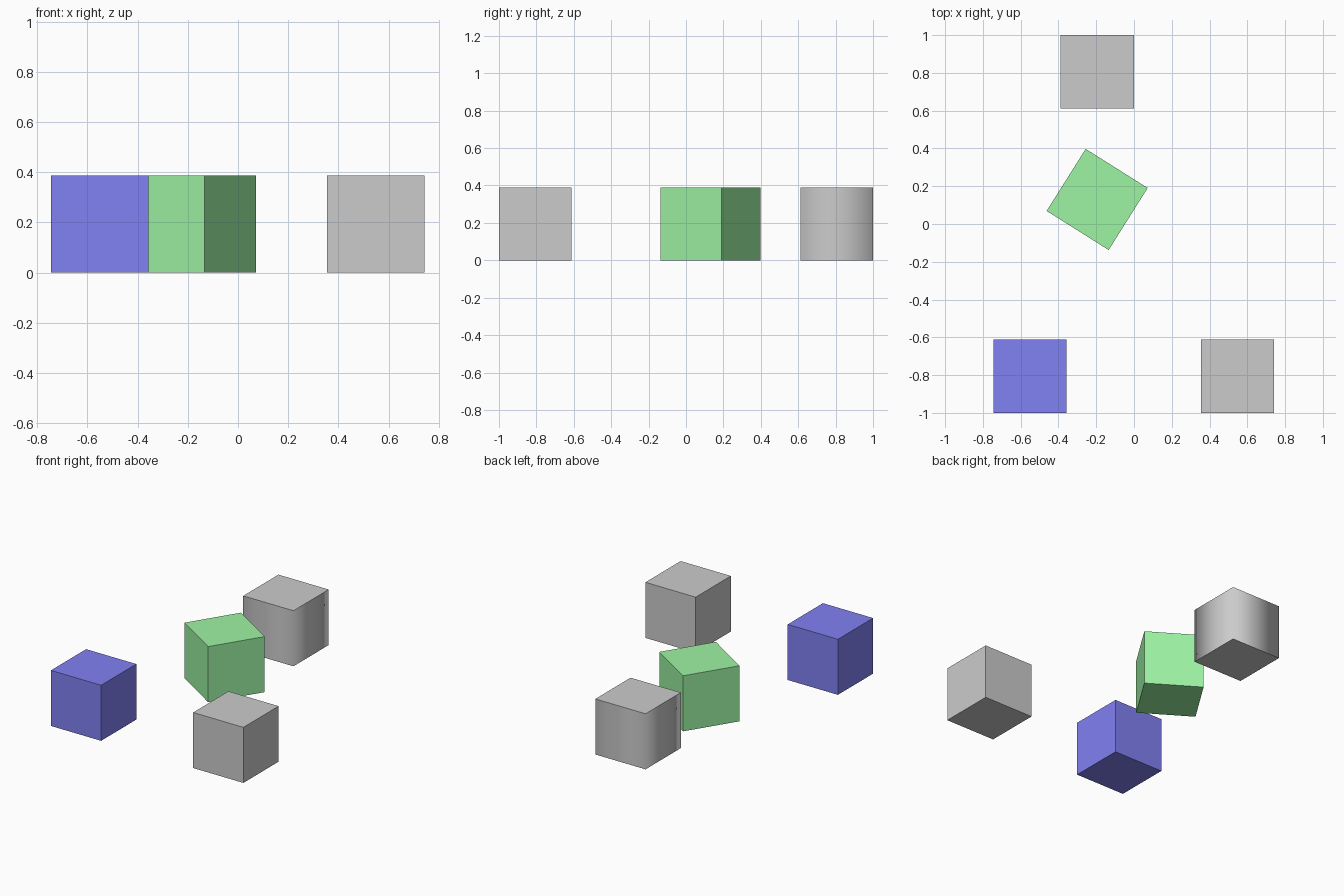
import bpy, bmesh, math

if "Cube" in bpy.data.objects:
    bpy.data.objects.remove(bpy.data.objects["Cube"])

S = 0.388  # cube side


def finish(name, bm, x, y, angle=0.0, color=None):
    me = bpy.data.meshes.new(name)
    bm.to_mesh(me)
    bm.free()
    ob = bpy.data.objects.new(name, me)
    ob.location = (x, y, S / 2)
    ob.rotation_euler.z = math.radians(angle)
    bpy.context.collection.objects.link(ob)
    if color:
        mat = bpy.data.materials.new(name + "_paint")
        mat.diffuse_color = (*color, 1)
        mat.use_nodes = True
        mat.node_tree.nodes["Principled BSDF"].inputs["Base Color"].default_value = mat.diffuse_color
        me.materials.append(mat)
    return ob


def cube(name, x, y, angle=0.0, color=None):
    bm = bmesh.new()
    bmesh.ops.create_cube(bm, size=S)
    finish(name, bm, x, y, angle, color)


# Plain and painted cubes
cube("blue_cube", -0.551, -0.806, color=(0.22, 0.22, 0.9))
cube("right_grey_cube", 0.548, -0.806)
cube("green_cube", -0.195, 0.13, -32.2, (0.34, 0.9, 0.37))

# Back cube: square prism with each side split in two, sides smooth-shaded
bm = bmesh.new()
h = S / 2
ring = [(-h, -h), (0, -h), (h, -h), (h, 0), (h, h), (0, h), (-h, h), (-h, 0)]
base = bm.faces.new([bm.verts.new((x, y, -h)) for x, y in ring])
ext = bmesh.ops.extrude_face_region(bm, geom=[base], use_keep_orig=True)
top = [g for g in ext["geom"] if isinstance(g, bmesh.types.BMVert)]
bmesh.ops.translate(bm, verts=top, vec=(0, 0, S))
bmesh.ops.recalc_face_normals(bm, faces=bm.faces[:])
for f in bm.faces:
    f.smooth = abs(f.normal.z) < 0.5
finish("back_grey_cube", bm, -0.194, 0.806)
